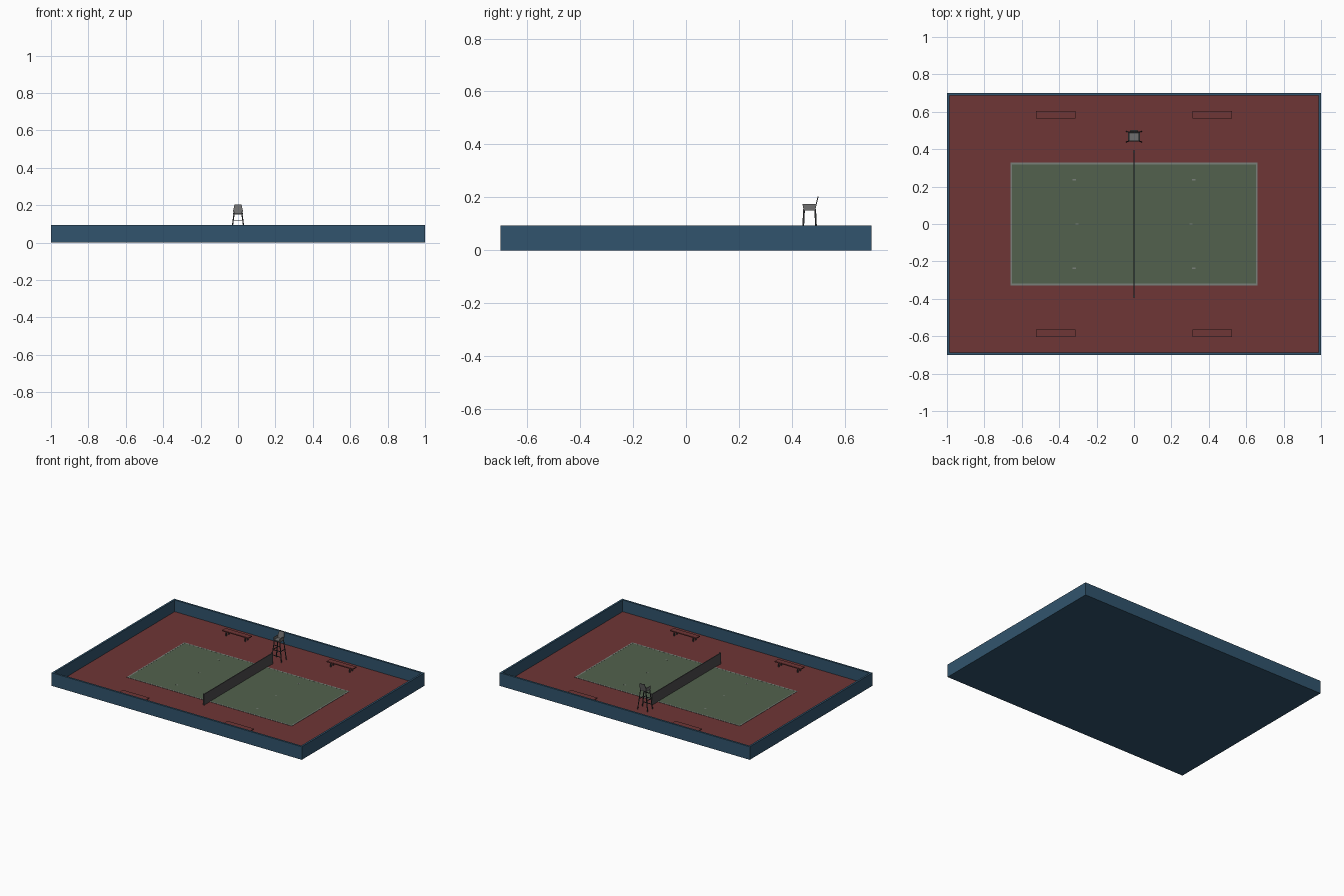
import bpy, bmesh
from mathutils import Vector

if "Cube" in bpy.data.objects:
    bpy.data.objects.remove(bpy.data.objects["Cube"])


def srgb(v):
    v /= 255
    return v / 12.92 if v <= 0.04045 else ((v + 0.055) / 1.055) ** 2.4


def mat(name, r, g, b):
    m = bpy.data.materials.new(name)
    m.diffuse_color = (srgb(r), srgb(g), srgb(b), 1)
    m.use_nodes = True
    m.node_tree.nodes["Principled BSDF"].inputs["Base Color"].default_value = m.diffuse_color
    return m


BLUE = mat("wall_blue", 49, 84, 109)
RED = mat("floor_red", 110, 54, 54)
GREEN = mat("court_green", 82, 97, 77)
LINE = mat("line_grey", 122, 128, 122)
NET = mat("net_grey", 78, 76, 78)
SEAT = mat("chair_grey", 110, 110, 110)
DARK = mat("leg_dark_grey", 62, 64, 66)


def finish(bm, name, material):
    bmesh.ops.recalc_face_normals(bm, faces=bm.faces)
    me = bpy.data.meshes.new(name)
    bm.to_mesh(me)
    bm.free()
    me.materials.append(material)
    ob = bpy.data.objects.new(name, me)
    bpy.context.collection.objects.link(ob)
    return ob


def box(name, x0, x1, y0, y1, z0, z1, material):
    bm = bmesh.new()
    bmesh.ops.create_cube(bm, size=1)
    for v in bm.verts:
        v.co = Vector((x1 if v.co.x > 0 else x0,
                       y1 if v.co.y > 0 else y0,
                       z1 if v.co.z > 0 else z0))
    return finish(bm, name, material)


def bar(name, a, b, w, material):
    """Square bar running from point a to point b."""
    a, b = Vector(a), Vector(b)
    bm = bmesh.new()
    bmesh.ops.create_cube(bm, size=1)
    rot = (b - a).to_track_quat('Z', 'Y')
    for v in bm.verts:
        v.co = (a + b) / 2 + rot @ Vector((v.co.x * w, v.co.y * w, v.co.z * (b - a).length))
    return finish(bm, name, material)


def prism(name, pts, offset, material):
    """Flat outline pushed along an offset vector."""
    bm = bmesh.new()
    f = bm.faces.new([bm.verts.new(p) for p in pts])
    ext = bmesh.ops.extrude_face_region(bm, geom=[f])
    vs = [g for g in ext["geom"] if isinstance(g, bmesh.types.BMVert)]
    bmesh.ops.translate(bm, verts=vs, vec=offset)
    return finish(bm, name, material)


# Base slab, walls, floor
WX, WY, WH, T, F = 1.0, 0.70, 0.094, 0.014, 0.010
box("base_slab", -WX, WX, -WY, WY, 0, 0.008, BLUE)
for s, n in ((-1, "a"), (1, "b")):
    box("end_wall_" + n, *sorted((s * WX, s * (WX - T))), -WY, WY, 0, WH, BLUE)
    box("side_wall_" + n, -WX + T, WX - T, *sorted((s * WY, s * (WY - T))), 0, WH, BLUE)
box("floor", -WX + T, WX - T, -WY + T, WY - T, 0.008, F, RED)

# Court surface with boundary lines and small junction marks
CX, CY, L = 0.66, 0.328, 0.009
C, CT = 0.0115, 0.012
box("court", -CX, CX, -CY, CY, F, C, GREEN)
for s in (-1, 1):
    box("base_line", *sorted((s * CX, s * (CX - L))), -CY, CY, F, CT, LINE)
    box("side_line", -CX + L, CX - L, *sorted((s * CY, s * (CY - L))), F, CT, LINE)
    box("centre_mark", s * 0.305 - 0.008, s * 0.305 + 0.008, -0.003, 0.003, F, CT, LINE)
    for t in (-1, 1):
        box("service_mark", s * 0.32 - 0.009, s * 0.32 + 0.009,
            t * 0.237 - 0.004, t * 0.237 + 0.004, F, CT, LINE)

# Net with end posts
box("net", -0.003, 0.003, -0.385, 0.385, F, 0.088, NET)
for s in (-1, 1):
    box("net_post", -0.005, 0.005, s * 0.388 - 0.005, s * 0.388 + 0.005, F, 0.091, NET)

# Four benches
for sx in (-1, 1):
    for sy in (-1, 1):
        cx, cy = sx * 0.418, sy * 0.585
        box("bench_seat", cx - 0.105, cx + 0.105, cy - 0.02, cy + 0.02, 0.039, 0.046, RED)
        for k in (-1, 1):
            lx = cx + k * 0.075
            box("bench_rail", lx - 0.004, lx + 0.004, cy - 0.017, cy + 0.017, 0.033, 0.039, DARK)
            for j in (-1, 1):
                ly = cy + j * 0.014
                box("bench_leg", lx - 0.004, lx + 0.004, ly - 0.003, ly + 0.003, F, 0.034, DARK)

# Tall umpire chair: splayed legs, rungs, seat, side panels, backrest
YC = 0.467
for sx in (-1, 1):
    for sy in (-1, 1):
        bar("chair_leg", (sx * 0.040, YC + sy * 0.028, F),
            (sx * 0.021, YC + sy * 0.021, 0.155), 0.005, DARK)
    bar("side_rung", (sx * 0.030, YC - 0.024, 0.085), (sx * 0.030, YC + 0.024, 0.085), 0.004, DARK)
    x = sx * 0.023
    prism("side_panel", [(x, YC - 0.027, 0.175), (x, YC - 0.022, 0.150),
                         (x, YC + 0.020, 0.150), (x, YC + 0.025, 0.175)],
          (sx * 0.003, 0, 0), SEAT)
for z, hx in ((0.045, 0.035), (0.085, 0.030), (0.120, 0.025)):
    bar("front_rung", (-hx, YC - 0.025, z), (hx, YC - 0.025, z), 0.004, DARK)
box("chair_seat", -0.023, 0.023, YC - 0.023, YC + 0.022, 0.150, 0.157, SEAT)
ys = lambda z: YC + 0.018 + (z - 0.155) * 0.25
outline = [(-0.019, 0.155), (0.019, 0.155), (0.025, 0.172),
           (0.019, 0.204), (-0.019, 0.204), (-0.025, 0.172)]
prism("chair_back", [(x, ys(z), z) for x, z in outline], (0, 0.004, 0), SEAT)
